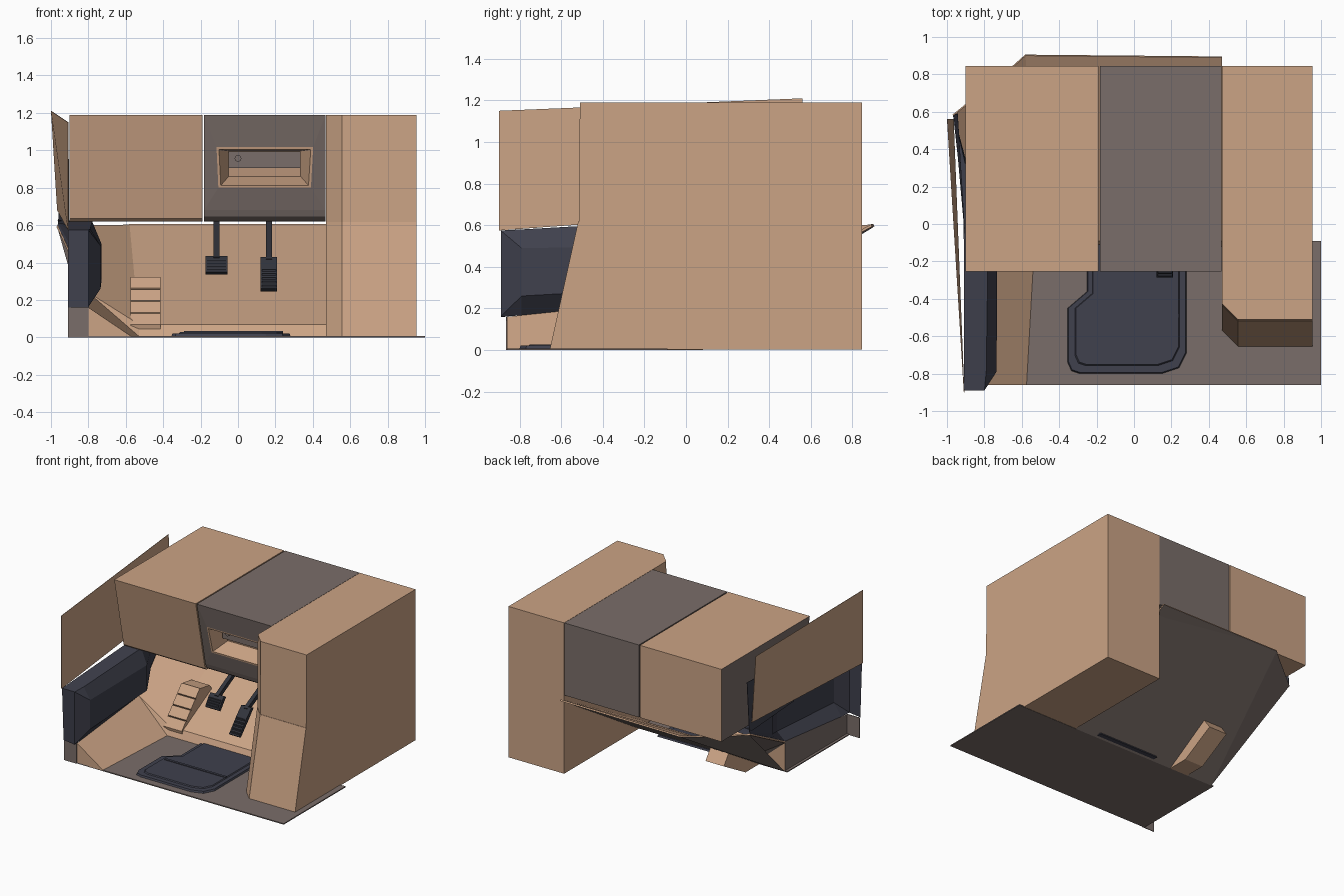
import bpy, bmesh, math
from mathutils import Vector, Matrix

if "Cube" in bpy.data.objects:
    bpy.data.objects.remove(bpy.data.objects["Cube"])


def mat(name, rgb):
    m = bpy.data.materials.new(name)
    m.diffuse_color = (*rgb, 1)
    m.use_nodes = True
    m.node_tree.nodes["Principled BSDF"].inputs["Base Color"].default_value = m.diffuse_color
    return m


TAN = mat("tan_trim", (0.60, 0.37, 0.235))
GREY = mat("warm_grey", (0.195, 0.155, 0.142))
NAVY = mat("dark_navy", (0.050, 0.052, 0.074))
CHAR = mat("pedal_charcoal", (0.032, 0.034, 0.045))


def mesh(name, verts, faces, mats, idx=None, solid=True, thick=0):
    me = bpy.data.meshes.new(name)
    me.from_pydata([tuple(v) for v in verts], [], faces)
    for m in mats:
        me.materials.append(m)
    if idx:
        for p, i in zip(me.polygons, idx):
            p.material_index = i
    if solid:
        bm = bmesh.new()
        bm.from_mesh(me)
        bmesh.ops.recalc_face_normals(bm, faces=bm.faces)
        bm.to_mesh(me)
        bm.free()
    ob = bpy.data.objects.new(name, me)
    bpy.context.collection.objects.link(ob)
    if thick:
        s = ob.modifiers.new("thickness", 'SOLIDIFY')
        s.thickness = thick
        s.offset = -1
        s.material_offset = len(mats) - 1
        s.material_offset_rim = 0
    return ob


def loft(name, a, b, mats):
    """Solid between two matching loops."""
    n = len(a)
    faces = [list(range(n)), list(range(n, 2 * n))]
    faces += [[i, (i + 1) % n, n + (i + 1) % n, n + i] for i in range(n)]
    return mesh(name, list(a) + list(b), faces, mats)


def prism_x(name, prof, x0, x1, mats):
    return loft(name, [(x0, y, z) for y, z in prof], [(x1, y, z) for y, z in prof], mats)


def box(name, x, y, z, m):
    return prism_x(name, [(y[0], z[0]), (y[1], z[0]), (y[1], z[1]), (y[0], z[1])], *x, [m])


# floor plate and the small end plate under the door
box("floor", (-0.82, 1.0), (-0.86, -0.09), (0, 0.008), GREY)
box("door_end_plate", (-0.91, -0.8), (-0.865, -0.86), (0, 0.16), GREY)

# sloped firewall: tan inside, grey outside
A2, B, E = (-0.53, -0.12, 0.006), (-0.53, -0.09, 0.07), (-0.8, -0.09, 0.24)
F, G, H = (-0.965, 0.58, 0.60), (-0.64, 0.845, 0.60), (-0.58, 0.9, 0.605)
mesh("firewall", [A2, B, E, F, G, H, (0.47, 0.89, 0.605), (0.47, -0.09, 0.07), (0.47, -0.12, 0.006)],
     [[1, 7, 6, 5], [1, 5, 4, 3, 2], [0, 8, 7, 1], [0, 1, 2]], [TAN, GREY], solid=False, thick=0.012)
# grey underside skin joining floor corner and firewall
mesh("firewall_underside", [(-0.8, -0.09, 0), (0.47, -0.09, 0), (0.47, 0.88, 0.59), H[:2] + (0.59,),
                            G[:2] + (0.585,), F[:2] + (0.585,)],
     [[0, 1, 2, 3], [0, 3, 4, 5]], [GREY], solid=False)

# side ramp along the left of the floor
ramp = loft("side_ramp", [(-0.57, -0.86, 0.005), (-0.8, -0.86, 0.003), (-0.8, -0.86, 0.16)],
            [A2, (-0.8, -0.09, 0.003), E], [TAN, GREY])
for p in ramp.data.polygons:
    if p.normal.x < -0.8 or p.normal.z < -0.8:
        p.material_index = 1

# door lower lining: sections along y
secs = [(-0.89, [(-0.91, .575), (-0.8, .575), (-0.8, .574), (-0.8, .162), (-0.8, .16)]),
        (-0.79, [(-0.91, .58), (-0.79, .58), (-0.735, .49), (-0.735, .26), (-0.8, .167)]),
        (-0.09, [(-0.91, .62), (-0.78, .62), (-0.73, .50), (-0.73, .30), (-0.8, .24)]),
        (0.12, [(-0.915, .625), (-0.855, .62), (-0.84, .52), (-0.84, .39), (-0.85, .355)]),
        (0.58, [(-0.967, .625), (-0.962, .62), (-0.962, .615), (-0.962, .61), (-0.965, .60)])]
v = [(x, y, z) for y, s in secs for x, z in s]
f = [[k * 5 + i, k * 5 + i + 1, k * 5 + i + 6, k * 5 + i + 5] for k in range(4) for i in range(4)]
v.append((-0.91, -0.87, 0.16))
f.append([0, 1, 2, 3, 4, len(v) - 1])
mesh("door_lower_lining", v, f, [NAVY])

# upper door panel and its dark rear insert
mesh("door_upper_panel", [(-0.91, -0.9, 0.575), (-0.91, -0.9, 1.15), (-1.0, 0.56, 1.21), (-0.967, 0.56, 0.68)],
     [[0, 1, 2, 3]], [TAN], solid=False, thick=0.003)
mesh("door_rear_insert", [(-0.906, -0.05, 0.6), (-0.906, -0.05, 0.95), (-0.945, 0.59, 1.0), (-0.962, 0.585, 0.61)],
     [[0, 1, 2, 3]], [NAVY], solid=False, thick=0.003)


# dashboard, left block
def face_y(z):
    return -0.255 + (1.19 - z) / 0.57 * 0.12


DASH = [(0.845, 0.62), (0.845, 1.19), (-0.255, 1.19), (face_y(0.635), 0.635), (-0.12, 0.62)]
left = prism_x("dash_left", DASH, -0.9, -0.19, [TAN, GREY])
for p in left.data.polygons:
    if p.normal.x < -0.9:
        p.material_index = 1

# dashboard, centre block with a framed pocket in its front face
x0, x1, zl = -0.181, 0.468, 0.68
prof = [(face_y(zl), zl), (-0.135, 0.645), (-0.11, 0.627), (-0.07, 0.62), (0.845, 0.62), (0.845, 1.19), (-0.255, 1.19)]
n = len(prof)
v = [(x0, y, z) for y, z in prof] + [(x1, y, z) for y, z in prof]
f = [list(range(n)), list(range(n, 2 * n))] + [[i, i + 1, n + i + 1, n + i] for i in range(n - 1)]
ids = [0] * len(f)
prev = [0, n, 2 * n - 1, n - 1]
rings = [(-0.105, 0.39, -0.115, 0.402, 0.80, 1.017, -0.006),
         (-0.092, 0.377, -0.102, 0.389, 0.812, 1.005, -0.006),
         (-0.05, 0.335, -0.05, 0.335, 0.86, 0.997, 0.13)]
for k, (a, b, c, d, lo, hi, dep) in enumerate(rings):
    s = len(v)
    v += [(x, face_y(z) + dep, z) for x, z in ((a, lo), (b, lo), (d, hi), (c, hi))]
    cur = [s, s + 1, s + 2, s + 3]
    f += [[prev[i], prev[(i + 1) % 4], cur[(i + 1) % 4], cur[i]] for i in range(4)]
    ids += [min(k, 1)] * 4
    prev = cur
f.append(prev)
ids.append(1)
mesh("dash_centre", v, f, [GREY, TAN], ids)

# pocket faceplate and knob
box("pocket_faceplate", (-0.05, 0.335), (-0.12, -0.06), (0.905, 0.994), GREY)
bm = bmesh.new()
bmesh.ops.create_cone(bm, cap_ends=True, segments=16, radius1=0.018, radius2=0.018, depth=0.02,
                      matrix=Matrix.Translation((0, -0.125, 0.957)) @ Matrix.Rotation(math.pi / 2, 4, 'X'))
me = bpy.data.meshes.new("pocket_knob")
bm.to_mesh(me)
bm.free()
me.materials.append(GREY)
bpy.context.collection.objects.link(bpy.data.objects.new("pocket_knob", me))


# right console: chamfered front corner, lower half leaning forward
def plan(front, z):
    return [(0.47, 0.845, z), (0.47, front + 0.085, z), (0.555, front, z), (0.955, front, z), (0.955, 0.845, z)]


loft("console_upper", plan(-0.515, 0.618), plan(-0.51, 1.19), [TAN])
loft("console_lower", plan(-0.655, 0.002), plan(-0.518, 0.618), [TAN])

# floor mat with a raised rim and two inner pads
MAT = [(-0.355, -0.45), (-0.25, -0.36), (-0.25, -0.04), (0.28, -0.04), (0.28, -0.69), (0.24, -0.77),
       (0.15, -0.8), (-0.29, -0.8), (-0.335, -0.785), (-0.355, -0.74)]


def outline(k, z):
    return [(-0.03 + (x + 0.03) * k, -0.45 + (y + 0.45) * k, z) for x, y in MAT]


loft("floor_mat", outline(1, 0.008), outline(0.985, 0.021), [NAVY])
loft("mat_raised_pad", outline(0.88, 0.02), outline(0.86, 0.028), [NAVY])
box("mat_rib", (-0.29, 0.24), (-0.50, -0.48), (0.026, 0.033), NAVY)

# foot rest: four ribbed steps on a body that passes through the firewall
P0, P1 = Vector((-0.11, 0.065)), Vector((0.12, 0.325))
d = P1 - P0
nrm = Vector((d.y, -d.x)).normalized()
prof = [(-0.09, 0.0)]
for i in range(4):
    for t, depth in ((i / 4 + 0.012, 0), ((i + 1) / 4 - 0.012, 0), ((i + 1) / 4, 0.012)):
        prof.append(tuple(P0 + d * t + nrm * depth))
prof += [(0.24, 0.30), (0.35, 0.15), (0.08, 0.0)]
prism_x("foot_rest", prof, -0.575, -0.415, [TAN])


# pedals: stem, pad and ribs
def pedal(name, xc, w, prof_pad, stem, ribs):
    prism_x(name + "_pad", prof_pad, xc - w / 2, xc + w / 2, [CHAR])
    (ya, za), (yb, zb) = stem
    prism_x(name + "_stem", [(ya, za), (ya - 0.015, za + 0.03), (yb - 0.015, zb + 0.03), (yb, zb)],
            xc - 0.016, xc + 0.016, [CHAR])
    a, b = Vector(prof_pad[0]), Vector(prof_pad[1])
    for i in range(ribs):
        c = a.lerp(b, (i + 0.7) / (ribs + 0.4))
        box(f"{name}_rib_{i}", (xc - w * 0.42, xc + w * 0.42), (c.x - 0.006, c.x + 0.01),
            (c.y - 0.005, c.y + 0.006), CHAR)


pedal("brake", -0.115, 0.12, [(-0.16, 0.35), (-0.115, 0.415), (-0.09, 0.435), (-0.07, 0.42), (-0.14, 0.335)],
      ((-0.09, 0.40), (0.32, 0.62)), 4)
pedal("accelerator", 0.165, 0.088, [(-0.285, 0.26), (-0.19, 0.37), (-0.13, 0.43), (-0.105, 0.42), (-0.165, 0.35),
                                    (-0.265, 0.245)], ((-0.13, 0.39), (0.32, 0.62)), 5)
